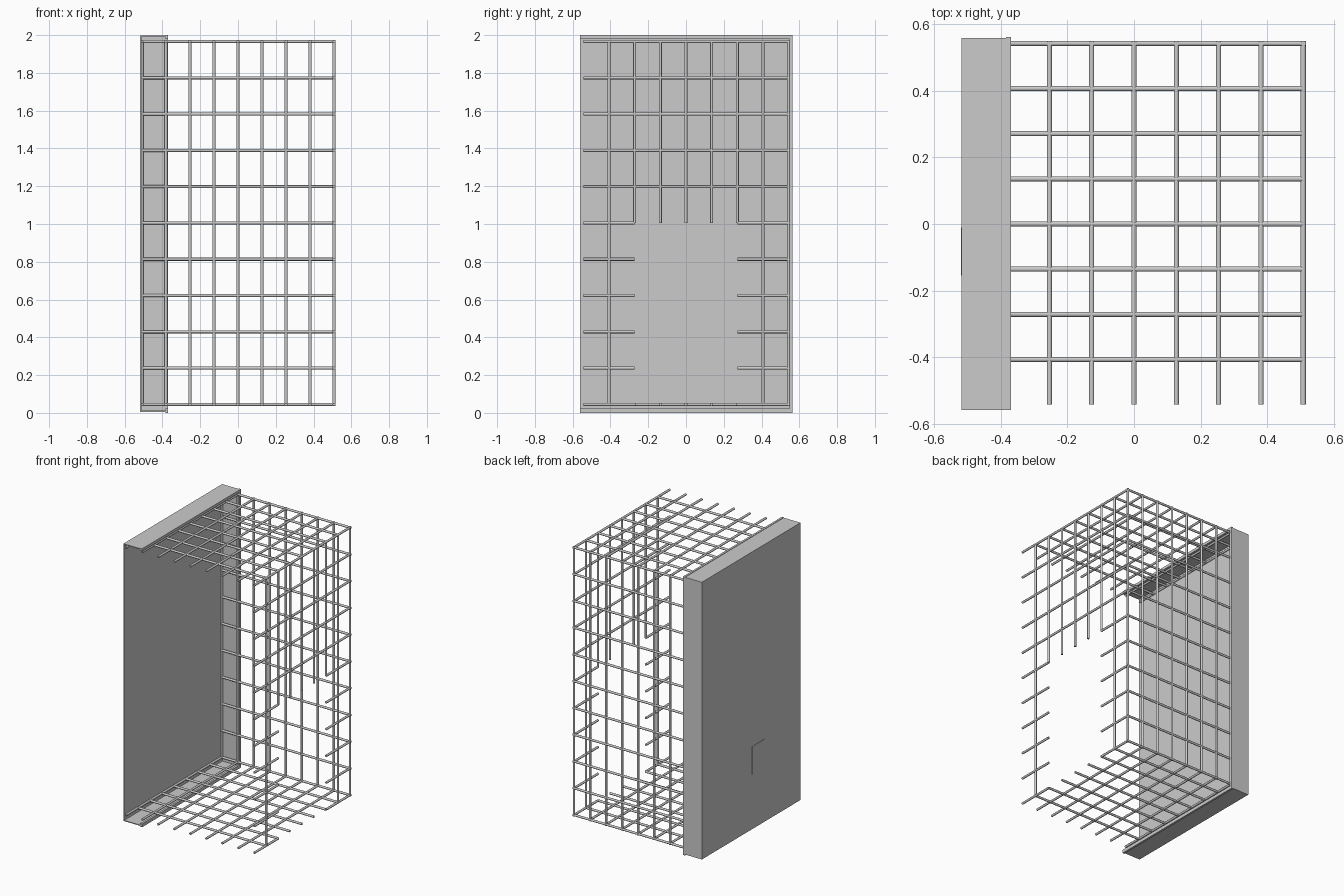
import bpy, bmesh
from mathutils import Vector

if "Cube" in bpy.data.objects:
    bpy.data.objects.remove(bpy.data.objects["Cube"])

R = 0.008                       # bar radius
X, Y, Z0, Z1 = 0.509, 0.543, 0.045, 1.966
XS = [X * i / 4 for i in range(-4, 5)]
YS = [Y * i / 4 for i in range(-3, 5)]          # front row is open
ZS = [Z0 + (Z1 - Z0) * k / 10 for k in range(11)]
DOOR_Y, DOOR_Z = Y / 2, ZS[5]


def finish(name, bm):
    me = bpy.data.meshes.new(name)
    bm.to_mesh(me)
    bm.free()
    ob = bpy.data.objects.new(name, me)
    bpy.context.collection.objects.link(ob)
    return ob


def bars(name, segments):
    """Round capped rods along each (start, end) pair."""
    bm = bmesh.new()
    for a, b in segments:
        a, b = Vector(a), Vector(b)
        d = b - a
        g = bmesh.ops.create_cone(bm, cap_ends=True, segments=10, radius1=R, radius2=R, depth=d.length)
        q = d.to_track_quat('Z', 'Y')
        bmesh.ops.rotate(bm, verts=g['verts'], matrix=q.to_matrix())
        bmesh.ops.translate(bm, verts=g['verts'], vec=(a + b) / 2)
    for f in bm.faces:
        f.smooth = len(f.verts) == 4
    return finish(name, bm)


def boxes(name, spans):
    """Boxes given as (x0, x1, y0, y1, z0, z1)."""
    bm = bmesh.new()
    for x0, x1, y0, y1, z0, z1 in spans:
        g = bmesh.ops.create_cube(bm, size=1)
        bmesh.ops.scale(bm, verts=g['verts'], vec=(x1 - x0, y1 - y0, z1 - z0))
        bmesh.ops.translate(bm, verts=g['verts'], vec=((x0 + x1) / 2, (y0 + y1) / 2, (z0 + z1) / 2))
    return finish(name, bm)


# back grid
bars("back_grid",
     [((x, Y, Z0 - R), (x, Y, Z1 + R)) for x in XS] +
     [((-X - R, Y, z), (X + R, Y, z)) for z in ZS])

# roof grid
bars("roof_grid",
     [((x, -Y, Z1), (x, Y, Z1)) for x in XS] +
     [((-X, y, Z1), (X, y, Z1)) for y in YS[:-1]])

# floor grid, edge bar interrupted at the doorway
bars("floor_grid",
     [((x, -Y, Z0), (x, Y, Z0)) for x in XS[:-1]] +
     [((X, s * DOOR_Y, Z0), (X, s * Y, Z0)) for s in (-1, 1)] +
     [((-X, y, Z0), (X, y, Z0)) for y in YS[:-1]])

# right side grid with doorway
side = []
for y in YS[:-1]:
    low = DOOR_Z if abs(y) < DOOR_Y + 0.01 else Z0
    side.append(((X, y, low), (X, y, Z1)))
for z in ZS[1:-1]:
    if z > DOOR_Z + 0.01:
        side.append(((X, -Y, z), (X, Y, z)))
    else:
        side += [((X, s * DOOR_Y, z), (X, s * Y, z)) for s in (-1, 1)]
bars("side_grid", side)

# sheet tray on the left: plate with top, bottom and back flanges
L, M, W, T = -0.518, -0.372, 0.56, 0.006
B, H = 0.006, 1.997
boxes("side_panel", [
    (L, L + T, -W, W, B, H),
    (L, M, -W, W, H - T, H),
    (L, M, -W, W, B, B + T),
    (L, M, W - T, W, B, H)])

# folded lip along the flange edges
A, C = M - 0.013, M + 0.002
boxes("panel_lip", [
    (A, C, -W, W + 0.003, 1.98, 2.0),
    (A, C, -W, W + 0.003, 0.0, 0.024),
    (A, C, W - 0.012, W + 0.003, 0.024, 1.98)])

# small plate on the outer face
boxes("label_plate", [(L - 0.002, L + 0.002, -0.155, -0.01, 0.40, 0.60)])
